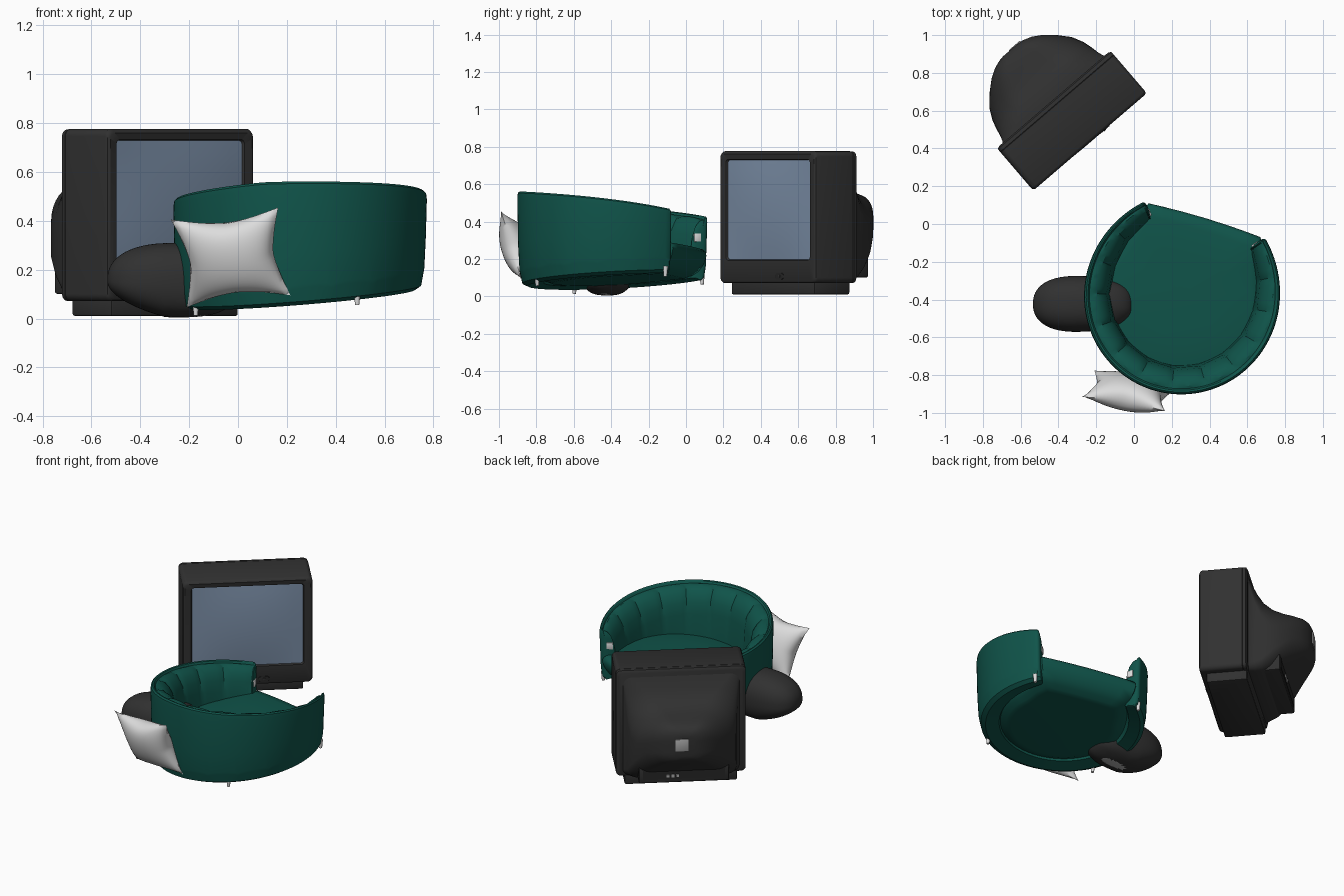
import bpy, bmesh, math
from mathutils import Matrix, Vector

if "Cube" in bpy.data.objects:
    bpy.data.objects.remove(bpy.data.objects["Cube"])

def mat(name, r, g, b):
    m = bpy.data.materials.new(name)
    m.diffuse_color = (r, g, b, 1)
    m.use_nodes = True
    m.node_tree.nodes["Principled BSDF"].inputs["Base Color"].default_value = m.diffuse_color
    return m

BLACK = mat("charcoal", .03, .03, .03)
DARK = mat("near_black", .02, .02, .02)
SCREEN = mat("blue_grey_glass", .2, .275, .39)
GREEN = mat("deep_green", .005, .088, .068)
WHITE = mat("off_white", .72, .72, .72)
GREY = mat("light_grey", .42, .42, .42)

def finish(name, bm, mats, M=Matrix(), angle=35):
    bmesh.ops.transform(bm, matrix=M, verts=bm.verts)
    bmesh.ops.recalc_face_normals(bm, faces=bm.faces)
    me = bpy.data.meshes.new(name)
    bm.to_mesh(me)
    bm.free()
    ob = bpy.data.objects.new(name, me)
    bpy.context.collection.objects.link(ob)
    for m in mats:
        me.materials.append(m)
    bpy.ops.object.select_all(action='DESELECT')
    ob.select_set(True)
    bpy.context.view_layer.objects.active = ob
    bpy.ops.object.shade_smooth_by_angle(angle=math.radians(angle))
    return ob

def loft(name, rings, m, M=Matrix(), angle=35):
    """Skin closed rings of equal length and cap both ends."""
    bm = bmesh.new()
    vr = [[bm.verts.new(p) for p in r] for r in rings]
    n = len(vr[0])
    for a, b in zip(vr, vr[1:]):
        for i in range(n):
            bm.faces.new((a[i], a[(i + 1) % n], b[(i + 1) % n], b[i]))
    bm.faces.new(vr[0])
    bm.faces.new(vr[-1])
    return finish(name, bm, [m], M, angle)

def box(name, x0, x1, y0, y1, z0, z1, m, M, bevel=.006):
    bm = bmesh.new()
    bmesh.ops.create_cube(bm, size=1)
    for v in bm.verts:
        v.co = ((x0 + x1) / 2 + v.co.x * (x1 - x0), (y0 + y1) / 2 + v.co.y * (y1 - y0),
                (z0 + z1) / 2 + v.co.z * (z1 - z0))
    if bevel:
        bmesh.ops.bevel(bm, geom=bm.edges[:], offset=bevel, segments=2, affect='EDGES', profile=.5)
    return finish(name, bm, [m], M)

# ---------- television ----------
TV = Matrix.Translation((-.235, .4375, 0)) @ Matrix.Rotation(math.radians(40.6), 4, 'Z')

def rrect(y, hw, z0, z1, rt, rb=None, n=8):
    """Upright rounded rectangle at depth y, top radius rt, bottom radius rb."""
    rb = rt if rb is None else rb
    pts = []
    for cx, cz, r, a0 in ((hw - rt, z1 - rt, rt, 0), (rt - hw, z1 - rt, rt, 90),
                          (rb - hw, z0 + rb, rb, 180), (hw - rb, z0 + rb, rb, 270)):
        for i in range(n + 1):
            a = math.radians(a0 + 90 * i / n)
            pts.append((cx + r * math.cos(a), y, cz + r * math.sin(a)))
    return pts

loft("tv_case", [
    rrect(.014, .338, .2, .727, .015), rrect(0, .345, .193, .733, .02),
    rrect(-.004, .382, .085, .76, .025), rrect(.002, .392, .075, .77, .03),
    rrect(.012, .396, .071, .776, .03), rrect(.262, .396, .071, .776, .03),
    rrect(.264, .393, .074, .773, .03), rrect(.266, .396, .071, .776, .03),
    rrect(.285, .395, .072, .774, .03), rrect(.293, .38, .085, .762, .03)], BLACK, TV)

# tapering rear shell and tube hump: depth, half width, bottom, top, top radius, bottom radius
loft("tv_rear_shell", [rrect(*p) for p in (
    (.28, .365, .08, .755, .04, .04), (.3, .35, .08, .715, .06, .04), (.33, .34, .085, .655, .11, .05),
    (.37, .332, .095, .605, .16, .06), (.42, .318, .125, .575, .19, .08), (.48, .288, .18, .56, .19, .09),
    (.54, .235, .235, .55, .15, .1), (.59, .178, .28, .54, .11, .08), (.62, .128, .305, .525, .08, .06),
    (.635, .085, .325, .5, .055, .045), (.64, .055, .35, .48, .04, .04))], BLACK, TV)

box("tv_base", -.343, .343, .035, .285, .01, .1, BLACK, TV, .01)
box("tv_socket_block", -.275, .275, .28, .475, .1, .215, BLACK, TV, .01)
box("tv_socket_panel", -.25, .25, .473, .479, .125, .2, DARK, TV, 0)
for i in range(3):
    box("tv_socket_%d" % (i + 1), .03 + .03 * i, .048 + .03 * i, .477, .485, .14, .158, GREY, TV, 0)
box("tv_rear_label", -.012, .068, .625, .645, .385, .465, GREY, TV, .003)
loft("tv_button_panel", [[(p[0] + .1, p[1], p[2]) for p in rrect(y, w, .09, .125, .016)]
                         for y, w in ((.01, .034), (-.005, .034), (-.007, .031))], DARK, TV)
box("tv_button", .092, .108, -.010, 0, .1, .115, BLACK, TV, .002)

# gently domed screen
bm = bmesh.new()
bmesh.ops.create_grid(bm, x_segments=12, y_segments=10, size=1)
for v in bm.verts:
    a, b = v.co.x, v.co.y
    v.co = (a * .34, .011 - .017 * (1 - a * a) * (1 - b * b), .4635 + b * .265)
finish("tv_screen", bm, [SCREEN], TV)

# ---------- tub chair, tilted and opening to the rear ----------
SHEAR = Matrix(((1, 0, 0, 0), (0, 1, 0, 0), (.08, .05, 1, 0), (0, 0, 0, 1)))
CHAIR = Matrix.Translation((.25, -.39, .09)) @ SHEAR @ Matrix.Rotation(math.radians(-16.8), 4, 'Z')

def polar(r, phi, z):
    return (r * math.sin(phi), r * math.cos(phi), z)

CHANNELS, SUB, HALF = 13, 8, 141

def wall_ring(dev, shrink=1.0, bulge=1.0):
    """Wall cross-section at dev degrees away from the centre of the backrest."""
    k = min(1, abs(dev) / HALF)
    h = .503 - .175 * k ** 1.5
    t = 1 - .3 * k ** 3
    grow = .032 * k ** 4
    p = .012 * (bulge - 1)
    prof = [(.37, .0), (.455, -.012), (.485, .004), (.497, .06 + p), (.50, .075 + p), (.507, .2),
            (.512, h - .03), (.509, h - .008), (.50, h), (.49, h - .004), (.482, h - .016),
            (.468, h - .012 + p), (.44, h - .02 + p), (.405 - p, h - .05 + p), (.38 - p, h - .1),
            (.367 - p, h - .17), (.357, .12), (.355, .03)]
    out = []
    for r, z in prof:
        r = .512 - (.512 - r) * t
        c = .512 - .065 * t
        r = c + (r - c) * shrink
        if z > h * .4:
            z = h * .4 + (z - h * .4) * (.5 + .5 * shrink)
        out.append(polar(r + grow, math.radians(180 + dev), z))
    return out

rings = []
N = CHANNELS * SUB
for i in range(N + 1):
    rings.append(wall_ring(-HALF + 2 * HALF * i / N, 1, abs(math.sin(math.pi * i / SUB)) ** .5))
ends = ((.8, .93), (1.5, .75), (1.9, .5))
rings = ([wall_ring(-HALF - d, s) for d, s in reversed(ends)] + rings
         + [wall_ring(HALF + d, s) for d, s in ends])
loft("chair_wall", rings, GREEN, CHAIR, 30)

# seat: round at the back, straight front edge rolling under
outline = [polar(.43, math.radians(a), 0)[:2] for a in range(62, 299, 6)]
outline += [(-.35, .33)] + [(.31 * s, .44 - .012 * s * s) for s in (-1, -.75, -.4, 0, .4, .75, 1)] + [(.35, .33)]
loft("chair_seat", [[(x * s, y * s, z) for x, y in outline] for s, z in (
    (.7, -.006), (.76, -.004), (.78, .0), (.85, .012), (.92, .035), (.975, .075), (1, .115), (.99, .135),
    (.96, .15), (.85, .16), (.5, .167), (.1, .169))], GREEN, CHAIR, 50)

# feet and the small patches inside the arm ends
for side, sx in (("left", -1), ("right", 1)):
    for pos, x, y in (("front", .34, .395), ("back", .345, -.32)):
        bm = bmesh.new()
        bmesh.ops.create_cone(bm, cap_ends=True, segments=12, radius1=.009, radius2=.014, depth=.055)
        finish("chair_foot_%s_%s" % (pos, side), bm, [WHITE],
               CHAIR @ Matrix.Translation((sx * x, y, -.005)))
    patch = CHAIR @ Matrix.Translation((sx * .303, .375, .215)) @ Matrix.Rotation(sx * math.radians(-38), 4, 'Z')
    box("chair_patch_" + side, -.02, .02, -.02, .02, -.022, .022, WHITE, patch, .003)

# ---------- beanbag ----------
bm = bmesh.new()
bmesh.ops.create_icosphere(bm, subdivisions=5, radius=1)
for v in bm.verts:
    e = .86 - .14 * max(0, v.co.x) - .12 * max(0, -v.co.z)
    x, y, z = (math.copysign(abs(c) ** e, c) for c in v.co)
    lump = 1 + .025 * math.sin(7 * y + 3 * x) * max(0, x)
    lift = .07 * max(0, -x - .1) if z < 0 else 0
    v.co = (-.268 + .267 * x, -.423 + .147 * y * lump * (1 - .08 * x), .157 + .152 * z * lump - lift * z)
bm.normal_update()
for f in bm.faces:
    c = f.calc_center_median()
    if f.normal.z < -.8 and ((c.x + .2) / .09) ** 2 + ((c.y + .43) / .032) ** 2 < 1:
        f.material_index = 1
finish("beanbag", bm, [BLACK, GREY])

# ---------- pillow ----------
TL, TR, BR, BL = (Vector(p) for p in ((-.275, -.915, .405), (.165, -.99, .455), (.215, -.885, .095), (-.21, -.775, .045)))
nrm = (TR - BL).cross(TL - BR).normalized()
if nrm.y > 0:
    nrm = -nrm
bm = bmesh.new()
n = 24
for s in (-1, 1):
    g = []
    for j in range(n + 1):
        for i in range(n + 1):
            a, b = 2 * i / n - 1, 2 * j / n - 1
            # pinch the sides, leaving pointed corners
            u = a * (1 - .21 * (1 - abs(b) ** 1.4) * a * a)
            w = b * (1 - .23 * (1 - abs(a) ** 1.4) * b * b)
            u, w = (u + 1) / 2, (w + 1) / 2
            p = (BL * (1 - u) + BR * u) * (1 - w) + (TL * (1 - u) + TR * u) * w
            d = .088 * ((1 - a * a) * (1 - b * b)) ** .6
            g.append(bm.verts.new(p + nrm * d * s))
    for j in range(n):
        for i in range(n):
            k = j * (n + 1) + i
            bm.faces.new((g[k], g[k + 1], g[k + n + 2], g[k + n + 1]))
bmesh.ops.remove_doubles(bm, verts=bm.verts, dist=.0002)
finish("pillow", bm, [WHITE], Matrix(), 60)
